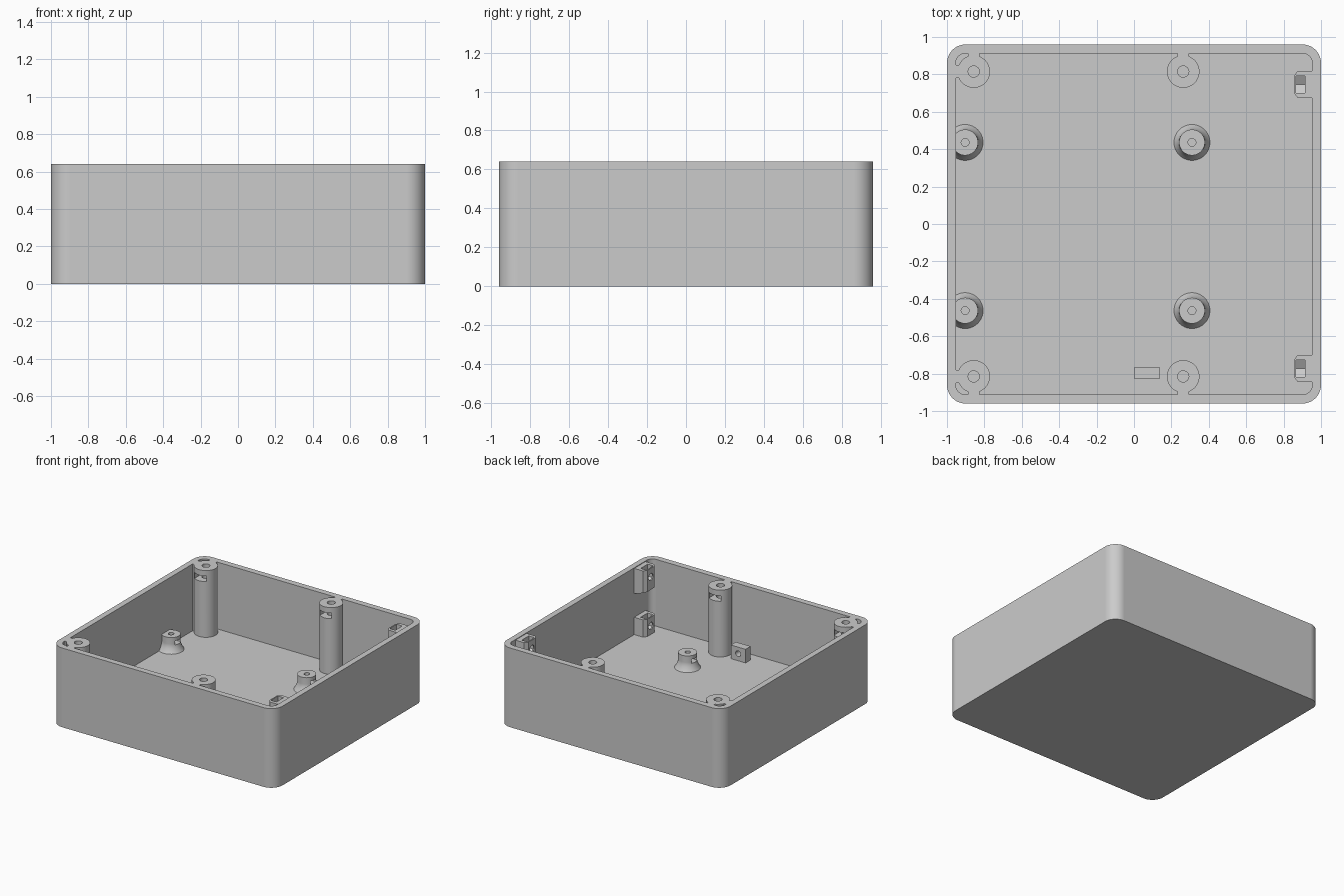
import bpy, bmesh, math
from mathutils import Matrix, Vector

cube = bpy.data.objects.get("Cube")
if cube:
    bpy.data.objects.remove(cube)

plastic = bpy.data.materials.new("grey plastic")
plastic.use_nodes = True
GREY = (0.6, 0.6, 0.6, 1)
plastic.diffuse_color = GREY
plastic.node_tree.nodes["Principled BSDF"].inputs["Base Color"].default_value = GREY

H, FLOOR = 0.64, 0.1
HX, HY = 1.0, 0.96
INX, INY = 0.953, 0.911


def finish(name, bm):
    bmesh.ops.recalc_face_normals(bm, faces=bm.faces)
    mesh = bpy.data.meshes.new(name)
    bm.to_mesh(mesh)
    bm.free()
    mesh.materials.append(plastic)
    ob = bpy.data.objects.new(name, mesh)
    bpy.context.collection.objects.link(ob)
    return ob


def prism(name, points, z0, z1, slope=0):
    """Extrude an xy outline; slope raises the underside away from the wall."""
    bm = bmesh.new()
    low = [bm.verts.new((x, y, z0 + slope * (0.96 - x))) for x, y in points]
    high = [bm.verts.new((x, y, z1)) for x, y in points]
    bm.faces.new(low[::-1])
    bm.faces.new(high)
    n = len(points)
    for i in range(n):
        j = (i + 1) % n
        bm.faces.new((low[i], low[j], high[j], high[i]))
    return finish(name, bm)


def rect(x0, x1, y0, y1):
    return [(x0, y0), (x1, y0), (x1, y1), (x0, y1)]


def rounded(hx, hy, r, steps=12):
    pts = []
    for k, (sx, sy) in enumerate([(1, 1), (-1, 1), (-1, -1), (1, -1)]):
        for i in range(steps + 1):
            a = math.pi / 2 * (k + i / steps)
            pts.append((sx * (hx - r) + r * math.cos(a), sy * (hy - r) + r * math.sin(a)))
    return pts


def circle(x, y, r, n=40):
    return [(x + r * math.cos(math.tau * i / n), y + r * math.sin(math.tau * i / n))
            for i in range(n)]


def rod(name, centre, r, length, axis, n=24):
    """Cylinder or hexagon lying along the given axis."""
    bm = bmesh.new()
    aim = Vector(axis).to_track_quat("Z", "Y").to_matrix().to_4x4()
    bmesh.ops.create_cone(bm, cap_ends=True, segments=n, radius1=r, radius2=r, depth=length,
                          matrix=Matrix.Translation(centre) @ aim)
    return finish(name, bm)


def combine(ob, other, operation):
    mod = ob.modifiers.new("combine", "BOOLEAN")
    mod.operation, mod.object, mod.solver = operation, other, "EXACT"
    bpy.context.view_layer.objects.active = ob
    bpy.ops.object.modifier_apply(modifier=mod.name)
    bpy.data.objects.remove(other)


def cut(ob, *tools):
    for tool in tools:
        combine(ob, tool, "DIFFERENCE")


def smooth(ob):
    bpy.ops.object.select_all(action="DESELECT")
    ob.select_set(True)
    bpy.context.view_layer.objects.active = ob
    bpy.ops.object.shade_smooth_by_angle(angle=math.radians(30))
    ob.modifiers.new("even shading", "WEIGHTED_NORMAL").keep_sharp = True


# Open box with rounded corners
case = prism("case_shell", rounded(HX, HY, 0.1), 0, H)
cut(case, prism("cavity", rounded(INX, INY, 0.05), FLOOR, H + 0.1))

# Tall lid posts, webbed to the walls, with screw holes and nut slots
for px in (-0.857, 0.263):
    for side in (-1, 1):
        py = 0.815 * side
        post = prism("post", circle(px, py, 0.087), FLOOR - 0.02, H)
        y0, y1 = sorted((py, side * (HY - 0.02)))
        combine(post, prism("web", rect(px - 0.03, px + 0.03, y0, y1), FLOOR - 0.02, H), "UNION")
        if px < 0:
            combine(post, prism("web", rect(-0.98, px, py - 0.035, py + 0.035),
                                FLOOR - 0.02, H), "UNION")
        combine(case, post, "UNION")
        y0, y1 = sorted((py, py - 0.12 * side))
        cut(case, prism("hole", circle(px, py, 0.03, 24), 0.35, H + 0.1),
            prism("nut", circle(px, py, 0.06, 6), 0.55, 0.595),
            prism("slot", rect(px - 0.052, px + 0.052, y0, y1), 0.55, 0.595))
smooth(case)

# Flared board standoffs turned from a profile
PROFILE = [(0, 0.08), (0.096, 0.08), (0.096, FLOOR), (0.086, 0.115), (0.077, 0.135),
           (0.071, 0.152), (0.069, 0.17), (0.069, 0.222), (0, 0.222)]
for sx, px in (("right", -0.903), ("left", 0.31)):
    for sy, py in (("front", -0.463), ("back", 0.436)):
        bm = bmesh.new()
        verts = [bm.verts.new((r, 0, z)) for r, z in PROFILE]
        edges = [bm.edges.new(pair) for pair in zip(verts, verts[1:])]
        bmesh.ops.spin(bm, geom=verts + edges, cent=(0, 0, 0), axis=(0, 0, 1),
                       angle=math.tau, steps=40)
        bmesh.ops.remove_doubles(bm, verts=bm.verts, dist=0.0005)
        bmesh.ops.translate(bm, verts=bm.verts, vec=(px, py, 0))
        standoff = finish(f"{sy}_{sx}_standoff", bm)
        cut(standoff, prism("hole", circle(px, py, 0.021, 20), 0.11, 0.3),
            prism("slot", rect(px - 0.12, px + 0.12, py - 0.035, py + 0.035), 0.16, 0.192))
        smooth(standoff)

# Nut holders on the left wall, upper and lower pair
for sy, cy in (("front", -0.772), ("back", 0.746)):
    for level, z0, z1, slope in (("lower", 0.08, 0.24, 0), ("upper", 0.43, 0.635, 0.3)):
        outline = [(0.965, cy - 0.072), (0.875, cy - 0.072), (0.855, cy - 0.045),
                   (0.855, cy + 0.045), (0.875, cy + 0.072), (0.965, cy + 0.072)]
        holder = prism(f"{sy}_{level}_nut_holder", outline, z0, z1, slope)
        zc = z1 - 0.07
        cut(holder, rod("nut", (0.89, cy, zc), 0.052, 0.05, (1, 0, 0), 6),
            prism("slot", rect(0.865, 0.915, cy - 0.045, cy + 0.045), zc, z1 + 0.1),
            rod("hole", (0.88, cy, zc), 0.028, 0.1, (1, 0, 0)))
        smooth(holder)

# Small cable-tie block on the floor
block = prism("floor_block", rect(0.003, 0.135, -0.83, -0.765), 0.08, 0.21)
cut(block, rod("hole", (0.07, -0.8, 0.157), 0.023, 0.2, (0, 1, 0)))
smooth(block)
